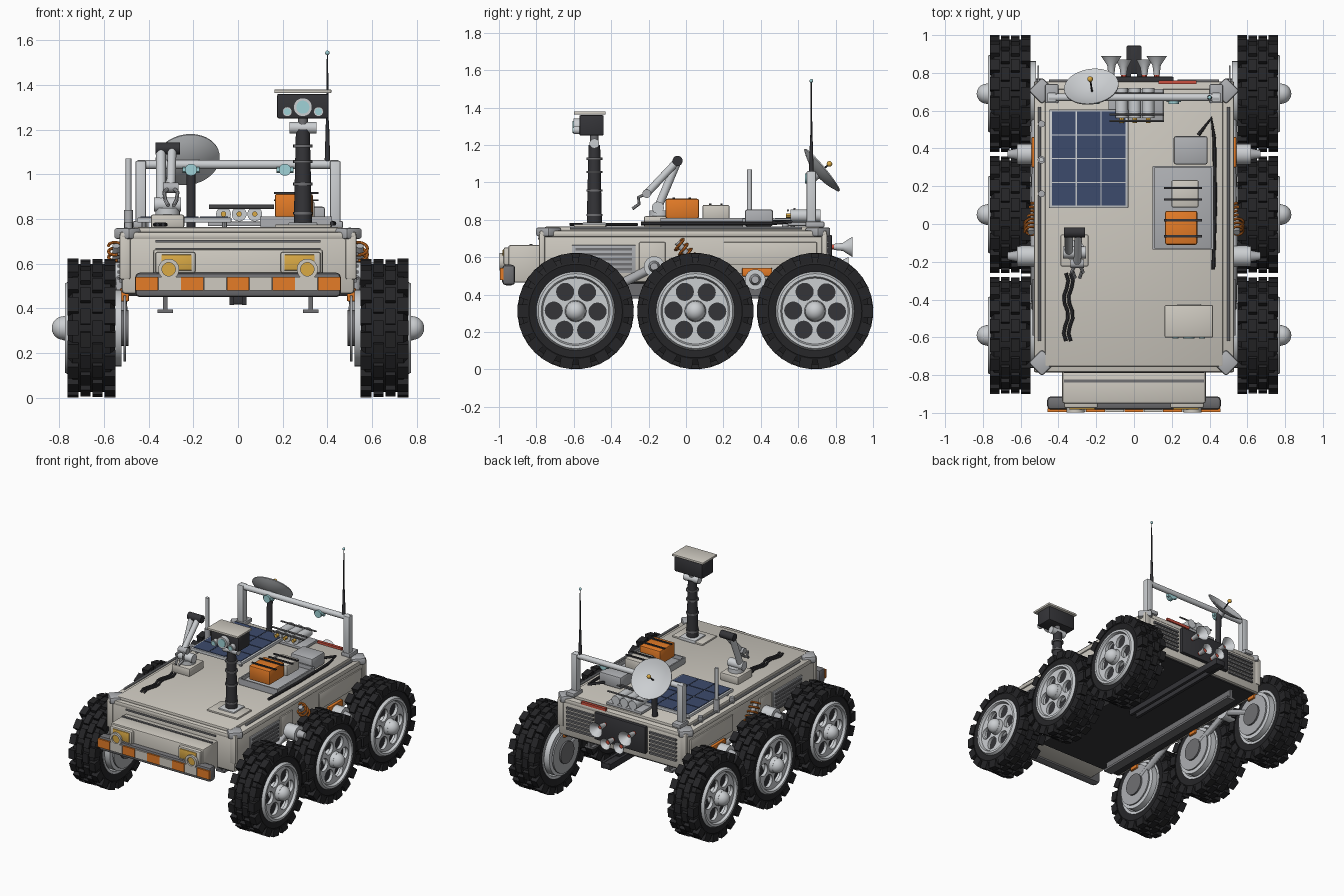
import bpy, bmesh
from math import pi, sin, cos
from mathutils import Vector, Matrix

if "Cube" in bpy.data.objects:
    bpy.data.objects.remove(bpy.data.objects["Cube"])

def mat(name, *c):
    m = bpy.data.materials.new(name)
    m.diffuse_color = (*c, 1)
    m.use_nodes = True
    m.node_tree.nodes["Principled BSDF"].inputs["Base Color"].default_value = m.diffuse_color
    return m
BODY, GREY, LIGHT = mat("cream", .62, .59, .53), mat("grey", .42, .43, .45), mat("silver", .6, .62, .64)
DARK, TYRE, MID = mat("dark", .035, .035, .04), mat("rubber", .018, .018, .02), mat("mid_grey", .16, .16, .17)
ORANGE, NAVY, AMBER = mat("orange", .78, .2, .02), mat("navy", .045, .07, .15), mat("amber", .7, .4, .06)
CYAN, RED = mat("cyan", .35, .65, .68), mat("red", .6, .08, .05)

def obj(name, me, m):
    o = bpy.data.objects.new(name, me)
    bpy.context.collection.objects.link(o)
    if m and not me.materials:
        me.materials.append(m)
    return o

def finish(name, bm, m):
    bmesh.ops.recalc_face_normals(bm, faces=bm.faces)
    me = bpy.data.meshes.new(name)
    bm.to_mesh(me); bm.free()
    return obj(name, me, m)

def box(name, c, s, m, bev=0, rx=0):
    bm = bmesh.new()
    bmesh.ops.create_cube(bm, size=1, matrix=Matrix.Diagonal((*s, 1)))
    if bev:
        bmesh.ops.bevel(bm, geom=bm.edges[:], offset=bev, segments=2, affect='EDGES', profile=.5)
    bm.transform(Matrix.Translation(c) @ Matrix.Rotation(rx, 4, 'X'))
    return finish(name, bm, m)

def cyl(name, p, q, r, m, r2=None, n=24):
    p, q = Vector(p), Vector(q)
    bm = bmesh.new()
    M = Matrix.Translation((p + q) / 2) @ (q - p).to_track_quat('Z', 'Y').to_matrix().to_4x4()
    bmesh.ops.create_cone(bm, cap_ends=True, segments=n, radius1=r, radius2=r if r2 is None else r2,
                          depth=(q - p).length, matrix=M)
    return finish(name, bm, m)

def ball(name, c, r, m):
    bm = bmesh.new()
    bmesh.ops.create_uvsphere(bm, u_segments=24, v_segments=14, radius=r, matrix=Matrix.Translation(c))
    return finish(name, bm, m)

def lathe(name, prof, m, n=48, axis=(1, 0, 0), at=(0, 0, 0)):
    """Closed (x, radius) profile spun round an axis."""
    bm = bmesh.new()
    rings = [[bm.verts.new((x, r * cos(2*pi*i/n), r * sin(2*pi*i/n))) for x, r in prof] for i in range(n)]
    for i in range(n):
        a, b = rings[i], rings[(i + 1) % n]
        for j in range(len(prof)):
            k = (j + 1) % len(prof)
            bm.faces.new((a[j], a[k], b[k], b[j]))
    q = Vector((1, 0, 0)).rotation_difference(Vector(axis))
    bm.transform(Matrix.Translation(at) @ q.to_matrix().to_4x4())
    return finish(name, bm, m)

def curve(name, splines, m, bevel=0, extrude=0, closed=False, M=None):
    cu = bpy.data.curves.new(name, 'CURVE')
    cu.dimensions = '2D' if closed else '3D'
    cu.fill_mode = 'BOTH' if closed else 'FULL'
    cu.bevel_depth, cu.bevel_resolution, cu.extrude, cu.use_fill_caps = bevel, 2, extrude, not closed
    for pts in splines:
        s = cu.splines.new('POLY')
        s.points.add(len(pts) - 1)
        for sp, p in zip(s.points, pts):
            sp.co = (*p, 1)
        s.use_cyclic_u = closed
    tmp = bpy.data.objects.new(name + "_tmp", cu)
    bpy.context.collection.objects.link(tmp)
    me = bpy.data.meshes.new_from_object(tmp.evaluated_get(bpy.context.evaluated_depsgraph_get()))
    bpy.data.objects.remove(tmp)
    if M:
        me.transform(M)
    return obj(name, me, m)

def circle(cx, cy, r, n):
    return [(cx + r*cos(2*pi*i/n), cy + r*sin(2*pi*i/n), 0) for i in range(n)]

# One wheel at the origin, outer face towards +x
wheel = [lathe("tyre", [(-.095, .195), (-.106, .25), (-.085, .287), (.085, .287), (.106, .25), (.095, .195)], TYRE, 54)]
bm = bmesh.new()
for i in range(18):
    for x, w, off, r, h, l in ((-.083, .05, 0, .283, .054, .068), (.083, .05, .5, .283, .054, .068),
                               (-.027, .046, .5, .29, .034, .07), (.027, .046, 0, .29, .034, .07)):
        g = bmesh.ops.create_cube(bm, size=1, matrix=Matrix.Rotation((i + off)*pi/9, 4, 'X') @
                                  Matrix.Translation((x, 0, r)) @ Matrix.Diagonal((w, l, h, 1)))
wheel.append(finish("tyre_lugs", bm, TYRE))
wheel.append(lathe("rim", [(-.1, .2), (-.1, .182), (.1, .176), (.118, .184), (.118, .2), (.1, .21)], LIGHT))
holes = [circle(.117*cos(i*pi/3 + .5), .117*sin(i*pi/3 + .5), .046, 20) for i in range(6)]
wheel.append(curve("wheel_face", [circle(0, 0, .184, 48)] + holes, LIGHT, extrude=.012, closed=True,
                   M=Matrix.Translation((.088, 0, 0)) @ Matrix.Rotation(pi/2, 4, 'Y')))
wheel += [cyl("wheel_back", (.03, 0, 0), (.05, 0, 0), .181, DARK, n=48),
          cyl("hub", (.05, 0, 0), (.128, 0, 0), .064, LIGHT, .054), ball("hub_cap", (.125, 0, 0), .053, LIGHT),
          cyl("wheel_motor", (-.135, 0, 0), (.03, 0, 0), .172, LIGHT, n=40),
          cyl("brake_disc", (-.153, 0, 0), (-.143, 0, 0), .15, GREY, n=40),
          cyl("axle", (-.165, 0, 0), (-.1, 0, 0), .08, MID),
          box("brake_caliper", (-.148, 0, .15), (.04, .07, .06), ORANGE, .006)]
for y in (-.59, .05, .69):
    for s in (1, -1):
        for o in wheel:
            d = bpy.data.objects.new(o.name, o.data)
            bpy.context.collection.objects.link(d)
            d.location, d.rotation_euler = (s*.655, y, .312), (0, 0, 0 if s > 0 else pi)
for o in wheel:
    bpy.data.objects.remove(o)

# Hull
box("hull", (0, -.015, .6), (1.04, 1.53, .27), BODY, .015)
box("hull_shoulder", (0, -.015, .725), (1.06, 1.54, .035), BODY, .012)
box("deck_lid", (0, -.02, .75), (.94, 1.47, .026), BODY, .008)
box("belly_plate", (0, -.015, .462), (.98, 1.49, .012), DARK)
box("nose", (0, -.86, .565), (.76, .18, .2), BODY, .012)
box("nose_seam", (0, -.83, .667), (.74, .016, .008), MID)
box("hood_slot", (0, -.787, .70), (.74, .006, .012), MID)
for s in (-1, 1):
    box("skid_web", (s*.325, 0, .425), (.02, 1.35, .07), MID)
    box("skid_flange", (s*.325, 0, .388), (.07, 1.35, .016), MID)
    box("hitch_rail", (s*.028, .47, .438), (.022, .94, .045), DARK)
    box("side_vent", (s*.524, -.44, .59), (.012, .34, .15), GREY, .004)
    for i in range(5):
        box("vent_slat", (s*.532, -.44, .535 + i*.027), (.012, .3, .013), MID, 0)
    box("side_panel", (s*.524, -.18, .6), (.012, .14, .16), BODY, .004)
    box("rear_side_panel", (s*.524, .45, .62), (.012, .5, .12), BODY, .004)
    box("orange_side_box", (s*.53, .38, .52), (.025, .16, .045), ORANGE, .005)
    cyl("deck_rail", (s*.5, -.62, .755), (s*.5, .62, .755), .008, GREY, n=10)
    for e in (-1, 1):
        g = box("corner_guard", (0, 0, 0), (.1, .1, .05), GREY, .012)
        g.location, g.rotation_euler = (s*.487, -.015 + e*.72, .735), (0, 0, pi/4)
        box("corner_post", (s*.505, -.015 + e*.755, .63), (.05, .03, .2), BODY, .008)
    # Rocker and bogie suspension
    R, B = (-.17, .55), (.37, .48)
    for (y, z) in (R, B):
        cyl("pivot", (s*.5, y, z), (s*.62, y, z), .055, LIGHT)
        cyl("pivot_cap", (s*.62, y, z), (s*.67, y, z), .03, GREY, .02)
    for a, b in ((R, (-.59, .33)), (R, B), (B, (.05, .33)), (B, (.69, .33))):
        cyl("suspension_arm", (s*.527, *a), (s*.515, *b), .024, GREY, n=12)
    # Coil-over damper
    A, E = Vector((s*.545, -.045, .68)), Vector((s*.545, .1, .5))
    q = (E - A).to_track_quat('Z', 'Y')
    pts = [A.lerp(E, t/112) + q @ Vector((.034*cos(t*pi/8), .034*sin(t*pi/8), 0)) for t in range(113)]
    curve("spring", [pts], ORANGE, bevel=.007)
    cyl("damper", A, E, .017, GREY, n=14)

# Bumper and headlights
box("bumper", (0, -.948, .505), (.92, .07, .11), MID, .02)
for i in range(9):
    box("bumper_stripe", (-.408 + i*.102, -.985, .51), (.1, .018, .062), BODY if i % 2 else ORANGE)
for s in (-1, 1):
    box("headlight_housing", (s*.28, -.945, .605), (.18, .06, .095), BODY, .01)
    box("headlight_lens", (s*.275, -.975, .605), (.135, .014, .07), AMBER, .003)
    lathe("fog_ring", [(0, .03), (0, .047), (.03, .047), (.03, .03)], BODY, 28, (0, 1, 0), (s*.31, -.997, .575))
    cyl("fog_lens", (s*.31, -.985, .575), (s*.31, -.96, .575), .031, AMBER)

# Rear wall
box("rear_panel", (0, .765, .62), (.42, .03, .2), DARK, .006)
box("hitch_plate", (0, .87, .438), (.075, .15, .04), DARK, .005)
box("tail_bar", (.23, .75, .75), (.2, .02, .02), RED)
for s in (-1, 1):
    for i in range(6):
        box("rear_louvre", (s*.34, .757, .53 + i*.03), (.22, .016, .014), MID)
    for x, z, r, L in ((.12, .655, .055, .1), (.055, .56, .042, .08)):
        lathe("horn", [(0, .016), (L*.5, .022), (L, r), (L - .004, r - .005), (L*.5, .012), (0, .008)],
              LIGHT, 28, (0, 1, 0), (s*x, .79, z))
        cyl("horn_core", (s*x, .775, z), (s*x, .84, z), .014, RED, n=12)

# Roll bar, antenna, work lights
for s in (-1, 1):
    box("roll_post", (s*.435, .67, .9), (.048, .05, .32), LIGHT, .006)
    box("roll_foot", (s*.435, .69, .775), (.07, .1, .03), GREY, .006)
    cyl("work_light", (s*.21, .635, 1.02), (s*.21, .675, 1.02), .027, CYAN)
    cyl("work_light_yoke", (s*.21 - .038, .66, 1.02), (s*.21 + .038, .66, 1.02), .015, CYAN, n=12)
cyl("roll_bar", (-.45, .67, 1.043), (.45, .67, 1.043), .02, LIGHT)
cyl("antenna_base", (.4, .67, 1.04), (.4, .67, 1.24), .013, DARK, .007, 12)
cyl("antenna_whip", (.4, .67, 1.22), (.4, .67, 1.54), .006, DARK, .003, 10)
ball("antenna_tip", (.4, .67, 1.543), .01, CYAN)
cyl("side_pole_foot", (-.49, .34, .74), (-.49, .34, .84), .02, GREY)
cyl("side_pole", (-.49, .34, .82), (-.49, .34, 1.07), .013, LIGHT, n=14)
for y in (.16, .53):
    cyl("deck_knob", (-.49, y, .74), (-.49, y, .785), .018, GREY)

# Dish
n, C = Vector((-.12, .765, .63)).normalized(), Vector((-.222, .702, 1.045))
rr = [0.003, .04, .08, .115, .145]
lathe("dish", [(r*r*1.7, r) for r in rr] + [(r*r*1.7 - .006, r) for r in rr[::-1]], LIGHT, 48, n, C)
cyl("feed_arm", C, C + n*.085, .005, DARK, n=10)
ball("feed", C + n*.085, .015, AMBER)
cyl("dish_mount", C - n*.04, C, .025, GREY)
cyl("dish_post", (-.21, .665, .76), (-.21, .675, 1.03), .02, DARK)

# Camera mast
M = (.29, -.49)
box("mast_base", (*M, .772), (.13, .13, .025), LIGHT, .006)
cyl("mast", (*M, .77), (*M, 1.2), .041, DARK, .031)
for z in (.82, .95, 1.05, 1.12):
    cyl("mast_collar", (*M, z), (*M, z + .012), .043, MID)
cyl("mast_tilt", (.23, -.49, 1.208), (.35, -.49, 1.208), .026, LIGHT)
cyl("mast_neck", (*M, 1.2), (*M, 1.26), .022, MID)
box("camera_head", (.29, -.505, 1.305), (.23, .13, .11), DARK, .008)
box("camera_roof", (.29, -.515, 1.371), (.255, .17, .016), BODY, .004)
for x, r, m in ((-.07, .022, LIGHT), (0, .042, LIGHT), (.07, .022, LIGHT)):
    cyl("lens_barrel", (.29 + x, -.602, 1.3 if x == 0 else 1.28), (.29 + x, -.56, 1.3 if x == 0 else 1.28), r, m)
    cyl("lens_glass", (.29 + x, -.606, 1.3 if x == 0 else 1.28), (.29 + x, -.59, 1.3 if x == 0 else 1.28), r*.7, CYAN)

# Manipulator arm
box("arm_base", (-.315, -.14, .79), (.15, .17, .06), BODY, .01)
cyl("arm_turret", (-.315, -.14, .81), (-.315, -.14, .85), .055, LIGHT)
cyl("arm_shoulder", (-.375, -.15, .865), (-.255, -.15, .865), .032, LIGHT)
cyl("upper_arm", (-.345, -.15, .865), (-.345, -.045, 1.115), .022, LIGHT)
cyl("elbow", (-.37, -.045, 1.115), (-.26, -.045, 1.115), .027, DARK)
cyl("forearm", (-.295, -.045, 1.115), (-.3, -.21, .94), .02, LIGHT)
cyl("wrist", (-.335, -.21, .94), (-.265, -.21, .94), .023, GREY)
for s in (-1, 1):
    curve("gripper_finger", [[(-.3 + s*.01, -.21, .94), (-.3 + s*.03, -.255, .92), (-.3 + s*.025, -.25, .885),
                             (-.3 + s*.012, -.285, .86)]], GREY, bevel=.009)

# Solar panel
box("solar_frame", (-.24, .345, .795), (.42, .52, .022), LIGHT, .003)
for i in range(3):
    for j in range(4):
        box("solar_cell", (-.372 + i*.132, .157 + j*.126, .807), (.126, .12, .006), NAVY)
for x in (-.42, -.06):
    for y in (.12, .57):
        cyl("solar_leg", (x, y, .755), (x, y, .79), .012, GREY, n=10)

# Gas tanks in their rack
box("tank_rack", (.01, .63, .778), (.29, .17, .02), GREY, .004)
for i in range(3):
    x = -.065 + i*.07
    cyl("tank", (x, .56, .822), (x, .72, .822), .033, LIGHT)
    cyl("tank_valve", (x, .535, .822), (x, .56, .822), .012, AMBER, n=12)
for y, z in ((.545, .85), (.58, .858), (.69, .858)):
    cyl("rack_bar", (-.13, y, z), (.16, y, z), .006, MID, n=10)

# Cargo tray and cases
box("cargo_tray", (.26, .085, .772), (.32, .44, .02), GREY, .003)
for s in (-1, 1):
    box("tray_side", (.26 + s*.156, .085, .79), (.01, .44, .04), GREY)
    box("tray_end", (.26, .085 + s*.216, .79), (.32, .01, .04), GREY)
box("orange_case", (.25, -.02, .86), (.17, .18, .105), ORANGE, .01)
box("cream_case", (.27, .16, .84), (.145, .145, .08), BODY, .01)
box("grey_case", (.3, .39, .81), (.18, .15, .09), GREY, .012)
box("front_case_lid", (.29, -.515, .768), (.25, .17, .014), BODY, .004)
for y, z in ((-.065, .916), (.02, .916), (.13, .884), (.19, .884)):
    box("case_strap", (.26, y, z), (.2, .012, .008), DARK)

# Cables and deck rod
for k in (0, .025):
    curve("deck_cable", [[(-.36 + k + .012*sin(i*1.4), -.26 - i*.04, .775) for i in range(10)]], DARK, bevel=.009)
curve("side_cable", [[(.34, .47, .79), (.41, .56, .79), (.425, .45, .78), (.43, .1, .78), (.42, -.24, .78)]],
      DARK, bevel=.01)

# Smooth shading with crisp edges
bpy.ops.object.select_all(action='SELECT')
bpy.context.view_layer.objects.active = bpy.context.selected_objects[0]
bpy.ops.object.shade_smooth_by_angle()
